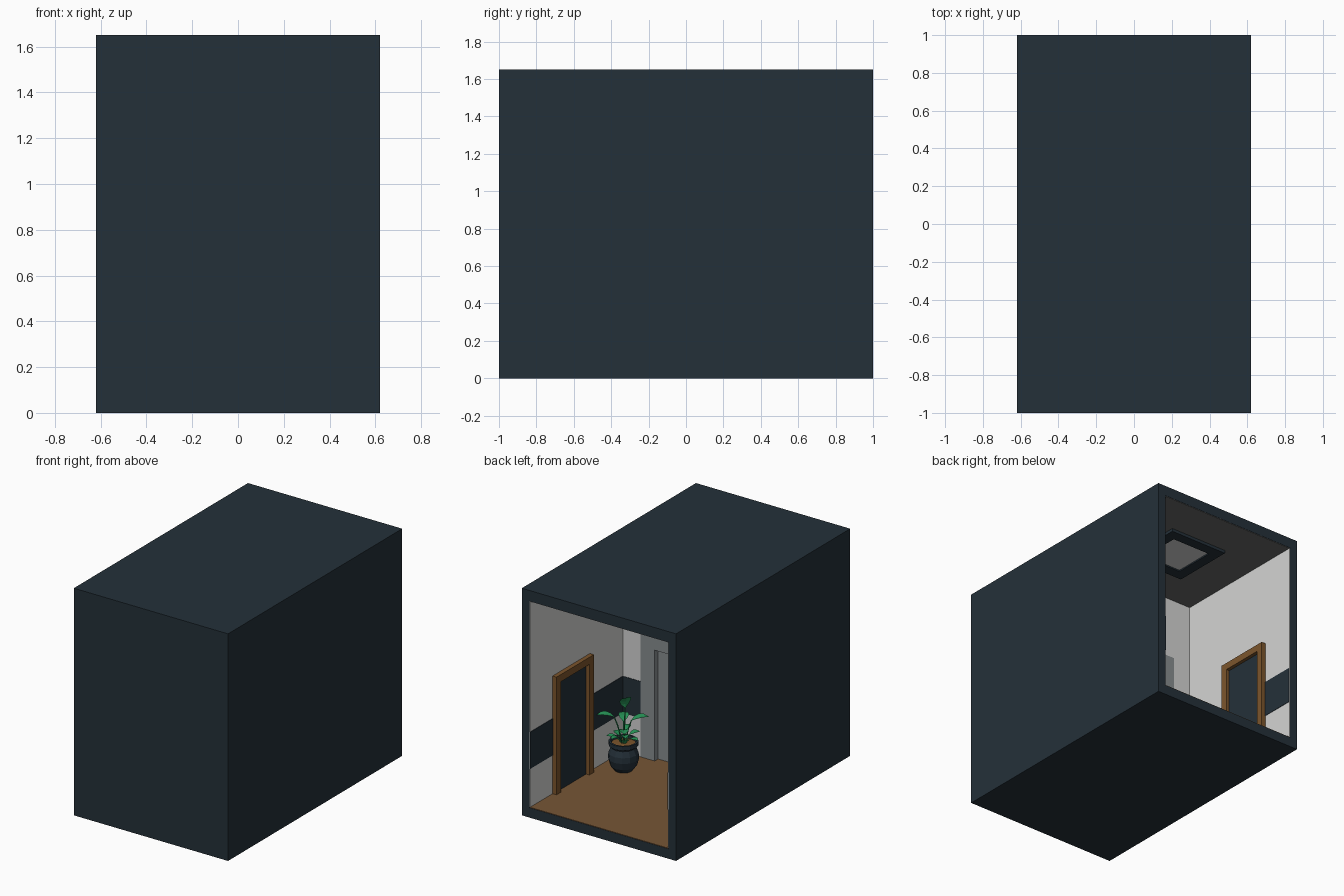
import bpy, bmesh, math
from mathutils import Vector, Matrix

if "Cube" in bpy.data.objects:
    bpy.data.objects.remove(bpy.data.objects["Cube"])


def material(name, rgb):
    lin = [(c / 255 / 12.92) if c < 10 else ((c / 255 + 0.055) / 1.055) ** 2.4 for c in rgb]
    m = bpy.data.materials.new(name)
    m.diffuse_color = (*lin, 1)
    m.use_nodes = True
    m.node_tree.nodes["Principled BSDF"].inputs["Base Color"].default_value = m.diffuse_color
    return m


DARK = material("dark slate", (36, 48, 57))
WHITE = material("wall white", (212, 212, 211))
CEIL = material("ceiling grey", (104, 105, 104))
FLOOR = material("floor brown", (118, 86, 54))
WOOD = material("wood trim", (124, 85, 44))
METAL = material("metal grey", (135, 141, 143))
GREEN = material("leaf green", (38, 146, 86))


def finish(name, bm, mat):
    me = bpy.data.meshes.new(name)
    bmesh.ops.recalc_face_normals(bm, faces=bm.faces)
    bm.to_mesh(me)
    bm.free()
    me.materials.append(mat)
    ob = bpy.data.objects.new(name, me)
    bpy.context.collection.objects.link(ob)
    return ob


def box(name, mat, x, y, z):
    bm = bmesh.new()
    bmesh.ops.create_cube(bm, size=1)
    for v in bm.verts:
        v.co = Vector([(r[0] + r[1]) / 2 + c * (r[1] - r[0]) for r, c in zip((x, y, z), v.co)])
    return finish(name, bm, mat)


def both(name, mat, x, y, z):
    """Box on the right plus its mirror image on the left."""
    box(name + "_right", mat, x, y, z)
    box(name + "_left", mat, (-x[1], -x[0]), y, z)


X, Y, H = 0.62, 1.0, 1.65      # outer half width, half length, height
IX, ZF, ZC = 0.555, 0.075, 1.57  # room half width, floor and ceiling levels
YW = -0.067                    # end wall of the room
YE = 0.998                     # where the linings stop

# Outer shell, open at the back
both("shell_side", DARK, (IX + .004, X), (-Y, Y), (0, H))
box("shell_floor", DARK, (-IX - .004, IX + .004), (-Y, Y), (0, ZF - .004))
box("shell_roof", DARK, (-IX - .004, IX + .004), (-Y, Y), (ZC + .004, H))
box("shell_front", DARK, (-IX - .004, IX + .004), (-Y, -Y + .06), (ZF - .004, ZC + .004))

# Room linings
both("side_wall", WHITE, (IX, IX + .004), (YW - .04, YE), (ZF, ZC))
box("floor", FLOOR, (-IX, IX), (YW - .06, YE), (ZF - .004, ZF))
box("ceiling", CEIL, (-IX, IX), (YW - .06, YE), (ZC, ZC + .004))

# End wall around the lift
SX, SZ = 0.41, 1.115           # lift surround
DX, DZ = 0.296, 0.88           # lift opening
both("end_wall", WHITE, (SX, IX), (YW - .06, YW), (ZF, ZC))
box("end_wall_top", WHITE, (-SX, SX), (YW - .06, YW), (SZ, ZC))
both("lift_surround", METAL, (DX, SX), (YW - .06, YW + .004), (ZF, SZ))
box("lift_header", METAL, (-DX, DX), (YW - .06, YW + .004), (DZ, SZ))
both("lift_door", METAL, (.002, DX), (YW - .055, YW - .035), (ZF, DZ))
box("lift_back", DARK, (-DX, DX), (YW - .062, YW - .056), (ZF, DZ))

# Painted band round the walls
D0, D1, DT, FW = 0.31, 0.74, 0.93, 0.052   # side door frame
B = (0.355, 0.622)
both("band_back", DARK, (IX - .003, IX), (D1, YE), B)
both("band_front", DARK, (IX - .003, IX), (YW, D0), B)
both("band_end", DARK, (SX, IX), (YW, YW + .003), B)

# Side doors with wooden frames
both("door", DARK, (IX - .006, IX), (D0 + FW, D1 - FW), (ZF, DT - FW))
both("door_post_a", WOOD, (IX - .032, IX), (D0, D0 + FW), (ZF, DT))
both("door_post_b", WOOD, (IX - .032, IX), (D1 - FW, D1), (ZF, DT))
both("door_lintel", WOOD, (IX - .032, IX), (D0 + FW, D1 - FW), (DT - FW, DT))

# Ceiling lamp: dark frame with a pale panel
LY, LO, LI = 0.455, 0.235, 0.157
both("lamp_frame_side", DARK, (LI, LO), (LY - LO, LY + LO), (ZC - .022, ZC))
for n, a, b in (("a", LY - LO, LY - LI), ("b", LY + LI, LY + LO)):
    box("lamp_frame_" + n, DARK, (-LI, LI), (a, b), (ZC - .022, ZC))
box("lamp_panel", WHITE, (-LI, LI), (LY - LI, LY + LI), (ZC - .012, ZC))

# Plant pot, turned from a profile
PX, PY, SIDES = 0.39, 0.16, 12
profile = [(0, 0), (.062, 0), (.09, .035), (.103, .085), (.1, .125), (.082, .165),
           (.084, .172), (.1, .18), (.1, .21), (.086, .21), (.082, .185)]


def lathe(name, mat, prof):
    bm = bmesh.new()
    vs = [bm.verts.new((PX + r, PY, ZF + z)) for r, z in prof]
    es = [bm.edges.new(p) for p in zip(vs, vs[1:])]
    bmesh.ops.spin(bm, geom=vs + es, cent=(PX, PY, 0), axis=(0, 0, 1),
                   angle=math.tau, steps=SIDES, use_duplicate=False)
    bmesh.ops.remove_doubles(bm, verts=bm.verts, dist=.0005)
    return finish(name, bm, mat)


lathe("pot", DARK, profile)
lathe("soil", WOOD, [(0, .195), (.084, .19)])


# Plant: each leaf is a stem and a folded, drooping blade
def leaf(bm, az, reach, height, length, width, pitch):
    out = Vector((math.cos(az), math.sin(az), 0))
    side = Vector((-out.y, out.x, 0))
    base = Vector((PX, PY, ZF + .19)) + out * .012
    tip = base + out * reach + Vector((0, 0, height))
    mid = base.lerp(tip, .5) + Vector((0, 0, height * .15))
    for a, b in ((base, mid), (mid, tip)):
        d = b - a
        m = Matrix.Translation((a + b) / 2) @ d.to_track_quat('Z', 'Y').to_matrix().to_4x4()
        bmesh.ops.create_cone(bm, segments=5, radius1=.005, radius2=.004,
                              depth=d.length, matrix=m)
    rows, p = [], tip
    for i, w in enumerate((.12, .75, 1, .8, .1)):
        ang = pitch - i * .22
        up = Vector((0, 0, math.cos(ang))) - out * math.sin(ang)
        rows.append([bm.verts.new(p + side * s * w * width / 2 + up * abs(s) * w * width * .12)
                     for s in (-1, 0, 1)])
        p = p + (out * math.cos(ang) + Vector((0, 0, math.sin(ang)))) * length / 4
    for a, b in zip(rows, rows[1:]):
        for k in (0, 1):
            bm.faces.new((a[k], a[k + 1], b[k + 1], b[k]))


bm = bmesh.new()
LEFT = math.radians(35)   # towards the side wall
leaf(bm, LEFT + 2.0, .015, .27, .1, .085, 1.5)
leaf(bm, LEFT, .05, .19, .12, .07, .45)
leaf(bm, LEFT + 3.3, .04, .16, .12, .07, .5)
leaf(bm, LEFT + 4.7, .05, .13, .1, .07, .6)
leaf(bm, LEFT + 1.6, .04, .12, .11, .07, .5)
for i in range(7):
    leaf(bm, .5 + i * math.tau / 7, .03, .035 + .02 * (i % 3), .075, .05, .5)
finish("plant", bm, GREEN)
